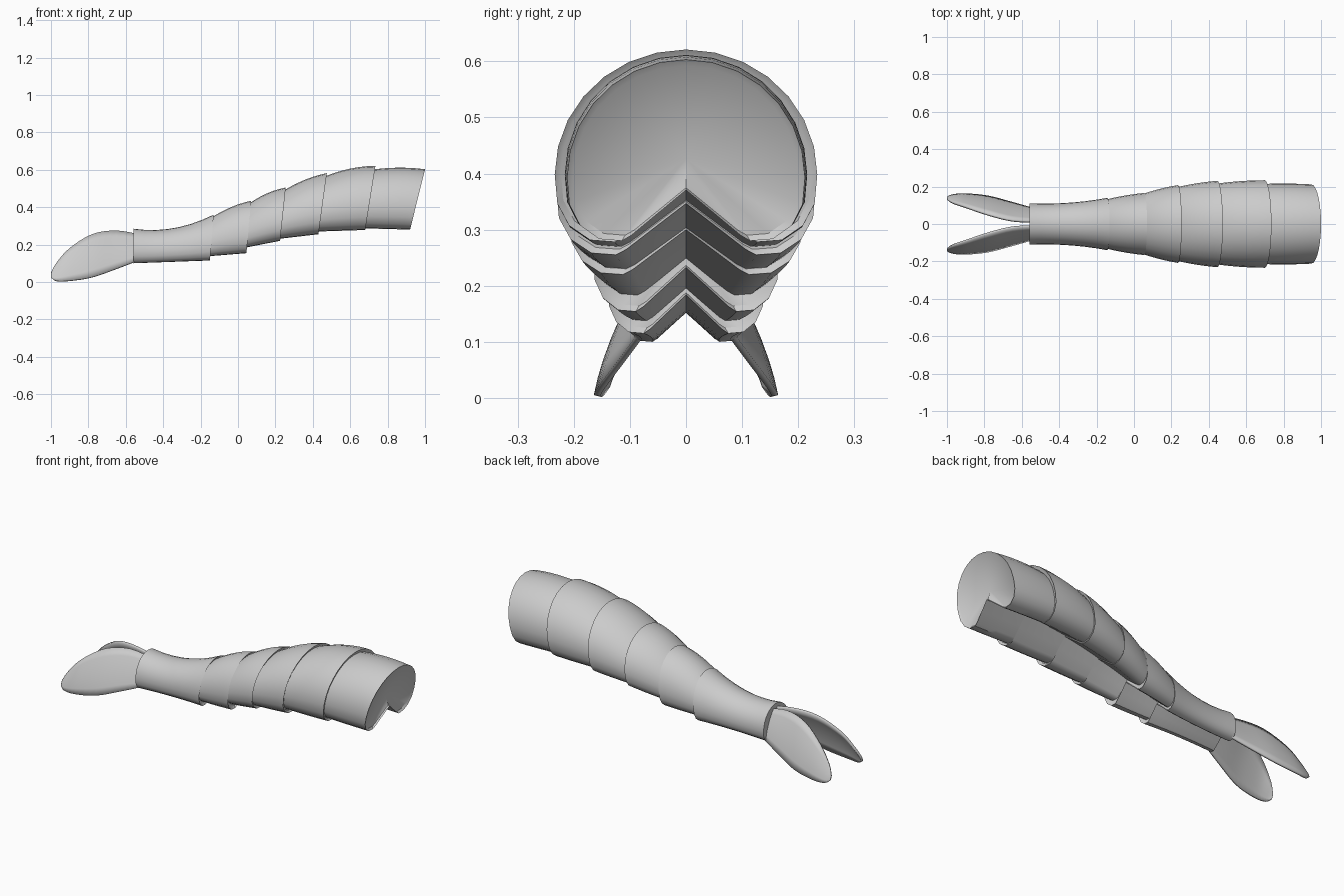
import bpy, bmesh
from math import sin, cos, pi

if "Cube" in bpy.data.objects:
    bpy.data.objects.remove(bpy.data.objects["Cube"])

# cross-section in shares of half width and height: round back, two belly lobes, notch between
HALF = [(sin(i * pi / 14), .35 + .65 * cos(i * pi / 14)) for i in range(8)]
HALF += [(.98, .2), (.89, .085), (.73, .01), (.54, 0), (.46, .03), (.23, .155), (0, .28)]
RING = HALF + [(-u, v) for u, v in HALF[-2:0:-1]]


def mix(a, b, t):
    return [p + (q - p) * t for p, q in zip(a, b)]


def finish(bm, name):
    bmesh.ops.recalc_face_normals(bm, faces=bm.faces)
    me = bpy.data.meshes.new(name)
    bm.to_mesh(me)
    bm.free()
    ob = bpy.data.objects.new(name, me)
    bpy.context.collection.objects.link(ob)
    bpy.ops.object.select_all(action='DESELECT')
    ob.select_set(True)
    bpy.context.view_layer.objects.active = ob
    bpy.ops.object.shade_smooth_by_angle(angle=.6)
    return ob


def shell(name, start, end, bulge, dent, steps=7):
    """Loft between two sections (x, half width, top, bottom, slant), bulging midway, with a lip."""
    rows = []
    for i in range(steps + 1):
        t = i / steps
        x, w, top, low, slant = mix(start, end, t)
        b = bulge * 4 * t * (1 - t)
        rows.append((x, w + b * .35, top + b, low, slant))
    x, w, top, low, slant = end
    rows.append((x - .008, w - .011, top - .011, low + .01, slant))
    bm = bmesh.new()
    rings = [[bm.verts.new((x - s * (1 - v), u * w, low + v * (top - low))) for u, v in RING]
             for x, w, top, low, s in rows]
    n = len(RING)
    for a, b in zip(rings, rings[1:]):
        for i in range(n):
            bm.faces.new((a[i], a[(i + 1) % n], b[(i + 1) % n], b[i]))
    # dished end caps
    for k, d in ((0, .01), (-1, -dent)):
        x, w, top, low, s = rows[k]
        c = bm.verts.new((x - s * .55 + d, 0, low + .45 * (top - low)))
        for i in range(n):
            bm.faces.new((rings[k][i], rings[k][(i + 1) % n], c))
    return finish(bm, name)


# overlapping shell segments, tail to front: start section, end section, bulge
SEGMENTS = [
    ((-.56, .111, .285, .10, 0), (-.13, .140, .360, .115, .02), -.035),
    ((-.17, .122, .325, .135, .02), (.07, .166, .434, .154, .025), .015),
    ((.02, .145, .390, .175, .025), (.255, .208, .505, .22, .03), .018),
    ((.20, .185, .460, .225, .03), (.475, .231, .582, .255, .045), .017),
    ((.42, .208, .545, .268, .045), (.735, .234, .621, .278, .055), .018),
    ((.68, .212, .595, .288, .055), (1.0, .212, .603, .28, .08), .012),
]
for k, (start, end, bulge) in enumerate(SEGMENTS, 1):
    shell(f"shell_segment_{k}", start, end, bulge, .03 if k == 6 else .01)

# tail fin stations: x, upper edge (y, z), lower edge (y, z)
FIN = [(-.52, .012, .25, .075, .12), (-.65, .018, .272, .112, .07), (-.78, .05, .253, .146, .025),
       (-.90, .09, .178, .158, .006), (-.97, .113, .098, .153, .005), (-.998, .131, .045, .140, .022)]


def smooth(points, cuts=4):
    """Catmull-Rom curve through the stations."""
    pts = [points[0]] + points + [points[-1]]
    out = []
    for a, b, c, d in zip(pts, pts[1:], pts[2:], pts[3:]):
        for i in range(cuts):
            t = i / cuts
            out.append([.5 * (2 * q + (r - p) * t + (2 * p - 5 * q + 4 * r - s) * t * t
                              + (3 * q - p - 3 * r + s) * t ** 3) for p, q, r, s in zip(a, b, c, d)])
    return out + [list(points[-1])]


COLS = 6
for side, name in ((1, "tail_fin_back"), (-1, "tail_fin_front")):
    bm = bmesh.new()
    grid = []
    for x, y0, z0, y1, z1 in smooth(FIN):
        row = []
        for j in range(COLS + 1):
            t = j / COLS
            y, z = mix((y0, z0), (y1, z1), t)
            row.append(bm.verts.new((x, side * (y + .2 * (z0 - z1) * t * (1 - t)), z)))
        grid.append(row)
    for a, b in zip(grid, grid[1:]):
        for j in range(COLS):
            bm.faces.new((a[j], a[j + 1], b[j + 1], b[j]))
    mod = finish(bm, name).modifiers.new("thickness", 'SOLIDIFY')
    mod.thickness = .012
    mod.offset = 0
